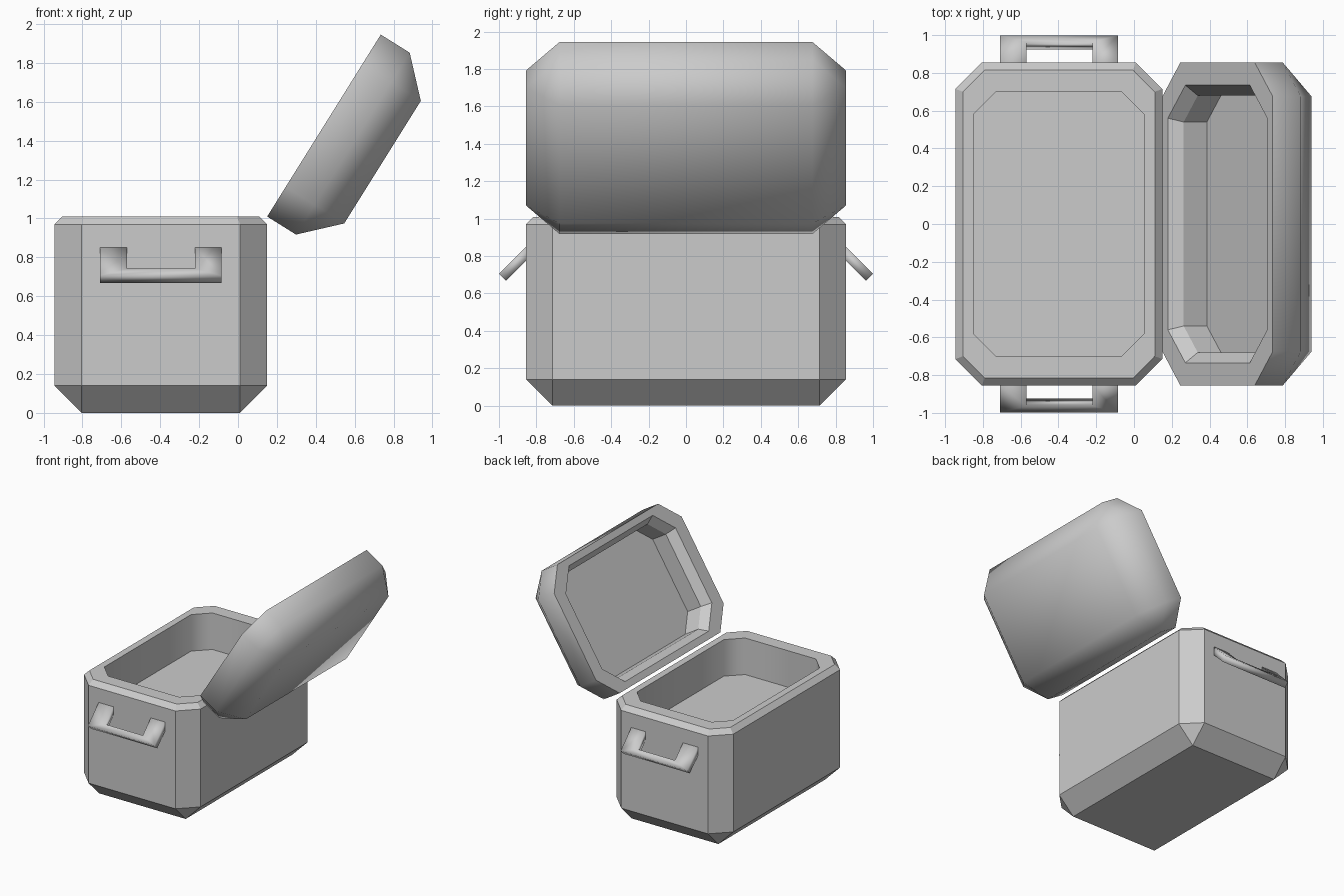
import bpy, bmesh
from math import radians, sqrt
from mathutils import Vector

if "Cube" in bpy.data.objects:
    bpy.data.objects.remove(bpy.data.objects["Cube"])


def finish(bm, name):
    bmesh.ops.remove_doubles(bm, verts=bm.verts, dist=0.0005)
    bmesh.ops.recalc_face_normals(bm, faces=bm.faces)
    mesh = bpy.data.meshes.new(name)
    bm.to_mesh(mesh)
    bm.free()
    obj = bpy.data.objects.new(name, mesh)
    bpy.context.collection.objects.link(obj)
    return obj


def octagon(bm, cx, hx, hy, c, z):
    """Rectangle of half sizes hx, hy with corners cut by c."""
    pts = [(hx, hy - c), (hx - c, hy), (c - hx, hy), (-hx, hy - c),
           (-hx, c - hy), (c - hx, -hy), (hx - c, -hy), (hx, c - hy)]
    return [bm.verts.new((cx + x, y, z)) for x, y in pts]


def shell(name, cx, rings, smooth_bands, smooth_base):
    """Loft rings up the outside and down the inside, capped at both ends."""
    bm = bmesh.new()
    loops = [octagon(bm, cx, *r) for r in rings]
    for i in range(len(loops) - 1):
        a, b = loops[i], loops[i + 1]
        for k in range(8):
            j = (k + 1) % 8
            f = bm.faces.new((a[k], a[j], b[j], b[k]))
            f.smooth = i in smooth_bands
    bm.faces.new(loops[0][::-1]).smooth = smooth_base
    bm.faces.new(loops[-1])
    return finish(bm, name)


# Box body: chamfered base, bevelled rim, recessed floor (hx, hy, corner, z)
shell("box_body", -0.3975, [
    (0.4075, 0.715, 0, 0),
    (0.5475, 0.855, 0.14, 0.14),
    (0.5475, 0.855, 0.14, 0.97),
    (0.5075, 0.815, 0.115, 1.01),
    (0.4500, 0.700, 0.118, 1.01),
    (0.4500, 0.700, 0.118, 0.70),
], {4}, False)

# Lid: modelled upside down, then swung open around the hinge edge
lid = shell("lid", 0.5515, [
    (0.3715, 0.675, 0, -0.355),
    (0.5515, 0.855, 0.18, -0.175),
    (0.5515, 0.855, 0.18, 0),
    (0.4965, 0.735, 0.175, 0),
    (0.4500, 0.680, 0.14, -0.07),
    (0.4500, 0.680, 0.14, -0.215),
], {0, 1}, True)
lid.location = (0.15, 0, 1.01)
lid.rotation_euler = (0, radians(-58), 0)

# Side handles: U-shaped outline, tilted 45 degrees down from each end wall
outline = [(-0.71, 0), (-0.71, 0.204), (-0.085, 0.204), (-0.085, 0),
           (-0.22, 0), (-0.22, 0.152), (-0.57, 0.152), (-0.57, 0)]
quads = [(0, 1, 6, 7), (1, 2, 5, 6), (2, 3, 4, 5)]
d = 1 / sqrt(2)
for side, name in ((-1, "front_handle"), (1, "back_handle")):
    bm = bmesh.new()
    verts = [bm.verts.new((x, side * (0.855 + w * d), 0.85 - w * d)) for x, w in outline]
    faces = [bm.faces.new([verts[i] for i in q]) for q in quads]
    ext = bmesh.ops.extrude_face_region(bm, geom=faces, use_keep_orig=True)
    moved = [g for g in ext["geom"] if isinstance(g, bmesh.types.BMVert)]
    bmesh.ops.translate(bm, verts=moved, vec=Vector((0, -side * 0.0375, -0.0375)))
    for f in bm.faces:
        f.smooth = True
    finish(bm, name)
